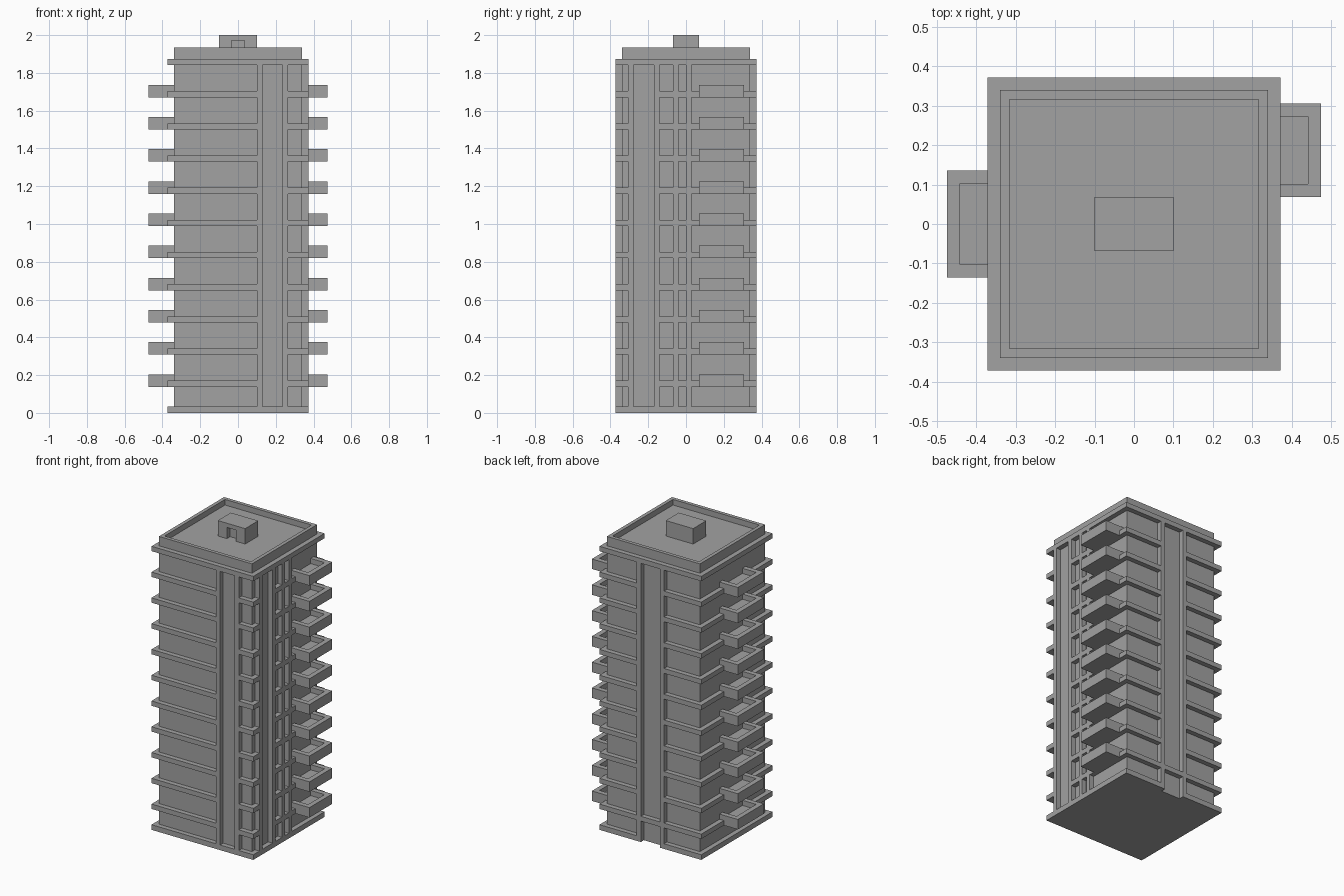
import bpy, bmesh
from mathutils import Matrix, Vector

if "Cube" in bpy.data.objects:
    bpy.data.objects.remove(bpy.data.objects["Cube"], do_unlink=True)

mat = bpy.data.materials.new("concrete_grey")
mat.use_nodes = True
GREY = (0.36, 0.36, 0.36, 1)
mat.diffuse_color = GREY
mat.node_tree.nodes["Principled BSDF"].inputs["Base Color"].default_value = GREY

CORE, EDGE = 0.34, 0.372      # half widths of the walls and of the slab rim
FLOOR, THICK = 0.1703, 0.032  # storey height and slab thickness
STOREYS = 11
TOP = STOREYS * FLOOR


def add_box(bm, x, y, z):
    """Add a box given its (low, high) range on each axis."""
    size = Vector((x[1] - x[0], y[1] - y[0], z[1] - z[0]))
    centre = Vector((sum(x), sum(y), sum(z))) / 2
    m = Matrix.Translation(centre) @ Matrix.Diagonal(size).to_4x4()
    return bmesh.ops.create_cube(bm, size=1, matrix=m)


def finish(name, bm):
    bmesh.ops.recalc_face_normals(bm, faces=bm.faces)
    mesh = bpy.data.meshes.new(name)
    bm.to_mesh(mesh)
    bm.free()
    mesh.materials.append(mat)
    obj = bpy.data.objects.new(name, mesh)
    bpy.context.collection.objects.link(obj)


def on_side(bm, side, span, z):
    """Add a strip projecting from one wall, spanning a range along it."""
    sign = 1 if side in ("right", "back") else -1
    depth = sorted((sign * CORE, sign * EDGE))
    if side in ("left", "right"):
        add_box(bm, depth, span, z)
    else:
        add_box(bm, span, depth, z)


# Tower walls with a sunken roof inside the parapet
bm = bmesh.new()
add_box(bm, (-CORE, CORE), (-CORE, CORE), (0, 1.935))
roof = max(bm.faces, key=lambda f: f.calc_center_median().z)
bmesh.ops.inset_region(bm, faces=[roof], thickness=0.034)
pit = bmesh.ops.extrude_face_region(bm, geom=[roof])
bmesh.ops.translate(bm, vec=(0, 0, -0.037),
                    verts=[g for g in pit["geom"] if isinstance(g, bmesh.types.BMVert)])
if roof.is_valid:
    bm.faces.remove(roof)
finish("tower_walls", bm)

# Floor slabs, left open where the tall panels run
FULL = [(-EDGE, EDGE)]
BACK = [(-EDGE, -0.07), (0.07, EDGE)]
SLABS = {
    "front": [(-EDGE, 0.10), (0.265, EDGE)],
    "right": [(-EDGE, -0.308), (-0.14, EDGE)],
    "back": BACK,
    "left": FULL,
}
bm = bmesh.new()
for k in range(STOREYS + 1):
    z = (k * FLOOR - THICK, k * FLOOR) if k else (0, 0.034)
    for side, spans in SLABS.items():
        if k in (0, STOREYS) or (k == 1 and side == "back"):
            spans = BACK if (k == 0 and side == "back") else FULL
        for span in spans:
            on_side(bm, side, span, z)
finish("floor_slabs", bm)

# Vertical fins, given by their lower edge along the wall
FINS = {
    "front": [0.10, 0.236],
    "right": [-0.308, -0.17, -0.07, 0.0],
    "back": [-0.10, 0.07],
}
bm = bmesh.new()
for side, starts in FINS.items():
    for s in starts:
        on_side(bm, side, (s, s + 0.03), (0, TOP - THICK / 2))
finish("vertical_fins", bm)


# Balconies: a floor plate with a solid parapet on three sides
def balconies(name, sign, y0, y1):
    bm = bmesh.new()
    wall, outer = 0.033, 0.474

    def xr(a, b):
        return sorted((sign * a, sign * b))
    for k in range(1, STOREYS):
        z0 = k * FLOOR - THICK
        tall = (z0, z0 + 0.066)
        add_box(bm, xr(CORE, outer), (y0, y1), (z0, z0 + THICK))
        add_box(bm, xr(outer - wall, outer), (y0, y1), tall)
        for y in (y0, y1 - wall):
            add_box(bm, xr(CORE, outer), (y, y + wall), tall)
    finish(name, bm)


balconies("right_side_balconies", 1, 0.069, 0.306)
balconies("left_side_balconies", -1, -0.136, 0.136)

# Roof stair house with a doorway in its front
bm = bmesh.new()
low, high, door = 1.89, 2.0, 1.972
add_box(bm, (-0.1, 0.1), (-0.034, 0.068), (low, high))
for x in ((-0.1, -0.034), (0.034, 0.1)):
    add_box(bm, x, (-0.068, -0.034), (low, high))
add_box(bm, (-0.034, 0.034), (-0.068, -0.034), (door, high))
finish("roof_stair_house", bm)
